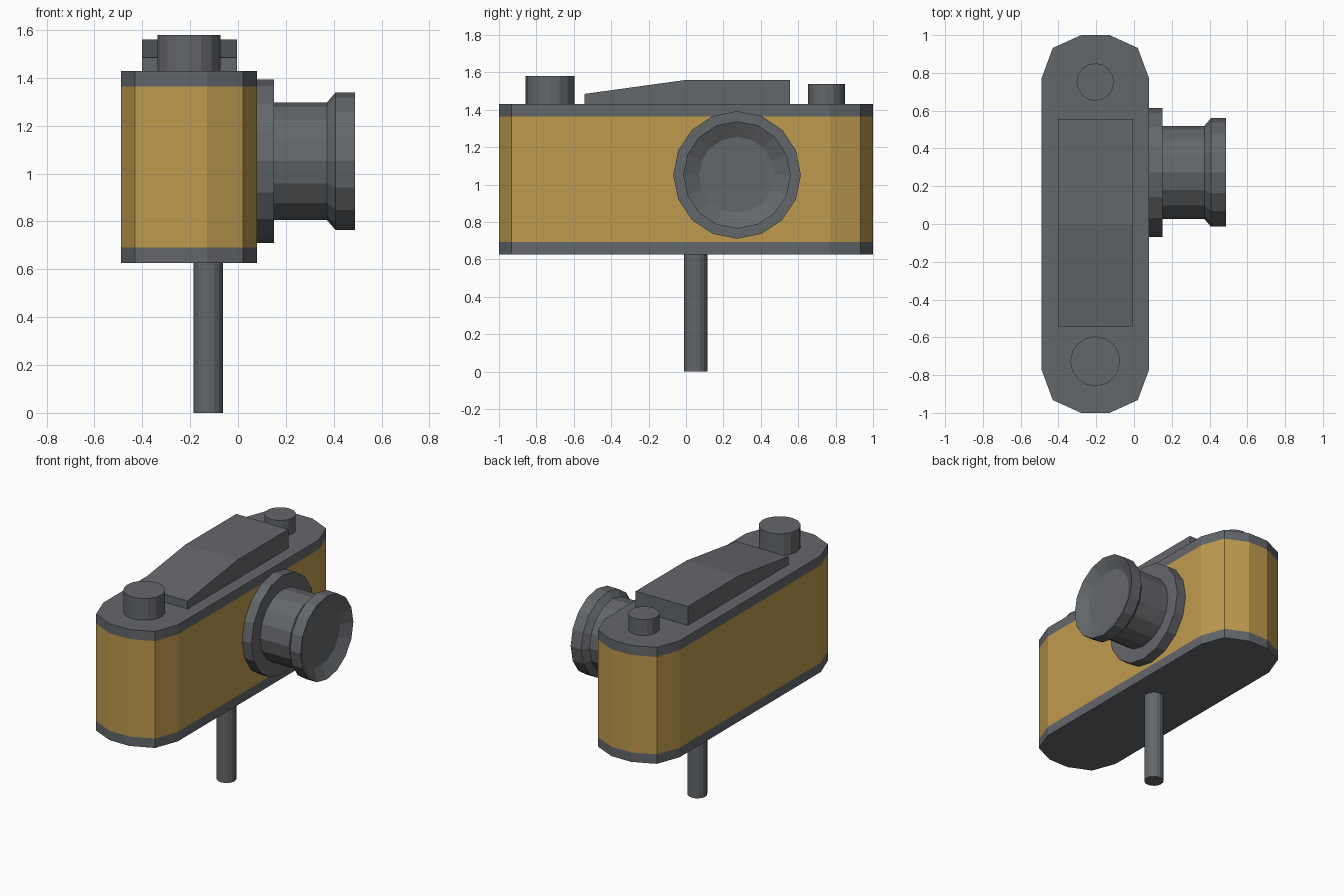
import bpy, bmesh, math
from mathutils import Vector

if "Cube" in bpy.data.objects:
    bpy.data.objects.remove(bpy.data.objects["Cube"])


def material(name, rgb):
    m = bpy.data.materials.new(name)
    m.diffuse_color = (*rgb, 1)
    m.use_nodes = True
    m.node_tree.nodes["Principled BSDF"].inputs["Base Color"].default_value = m.diffuse_color
    return m


GREY = material("dark_grey", (0.127, 0.136, 0.147))
TAN = material("golden_tan", (0.52, 0.328, 0.076))


def loft(name, rings, mats=(GREY,)):
    """Join equal-length rings of points with quads and cap both ends."""
    bm = bmesh.new()
    loops = [[bm.verts.new(p) for p in ring] for ring in rings]
    n = len(loops[0])
    for a, b in zip(loops, loops[1:]):
        for i in range(n):
            j = (i + 1) % n
            bm.faces.new((a[i], a[j], b[j], b[i]))
    bm.faces.new(loops[0][::-1])
    bm.faces.new(loops[-1])
    bmesh.ops.recalc_face_normals(bm, faces=bm.faces)
    mesh = bpy.data.meshes.new(name)
    bm.to_mesh(mesh)
    bm.free()
    for m in mats:
        mesh.materials.append(m)
    ob = bpy.data.objects.new(name, mesh)
    bpy.context.collection.objects.link(ob)
    return ob


def lathe(name, origin, axis, profile, sides=16):
    """Spin (distance, radius) pairs around the x or z axis."""
    rings = []
    for d, r in profile:
        ring = []
        for i in range(sides):
            t = 2 * math.pi * i / sides
            c, s = r * math.cos(t), r * math.sin(t)
            ring.append(Vector(origin) + Vector((d, c, s) if axis == 'X' else (c, s, d)))
        rings.append(ring)
    return loft(name, rings)


# Body: chamfered outline mirrored in both directions, grey trim top and bottom
CX = -0.205
corner = [(0.285, 0.77), (0.225, 0.932), (0.075, 1.0)]
outline = (corner + [(-x, y) for x, y in corner[::-1]]
           + [(-x, -y) for x, y in corner] + [(x, -y) for x, y in corner[::-1]])
body = loft("camera_body", [[(CX + x, y, z) for x, y in outline]
                            for z in (0.627, 0.692, 1.364, 1.43)], (GREY, TAN))
for f in body.data.polygons:
    if 0.7 < f.center.z < 1.35:
        f.material_index = 1

# Raised top housing, sloping down towards one end
side = [(-0.543, 1.42), (0.555, 1.42), (0.555, 1.56), (0.0, 1.56), (-0.543, 1.485)]
loft("top_housing", [[(x, y, z) for y, z in side] for x in (-0.402, -0.005)])

# Top dials
lathe("large_dial", (CX, -0.727, 0), 'Z', [(1.42, 0.132), (1.58, 0.132)])
lathe("small_button", (CX, 0.752, 0), 'Z', [(1.42, 0.099), (1.538, 0.099)])

# Lens: mounting flange, barrel, flared rim and recessed glass
lathe("lens", (0, 0.273, 1.052), 'X',
      [(0.07, 0.341), (0.15, 0.341), (0.15, 0.246), (0.372, 0.246),
       (0.407, 0.287), (0.488, 0.287), (0.443, 0.203)])

# Support post
lathe("support_post", (-0.124, 0.052, 0), 'Z', [(0, 0.062), (0.64, 0.062)])
